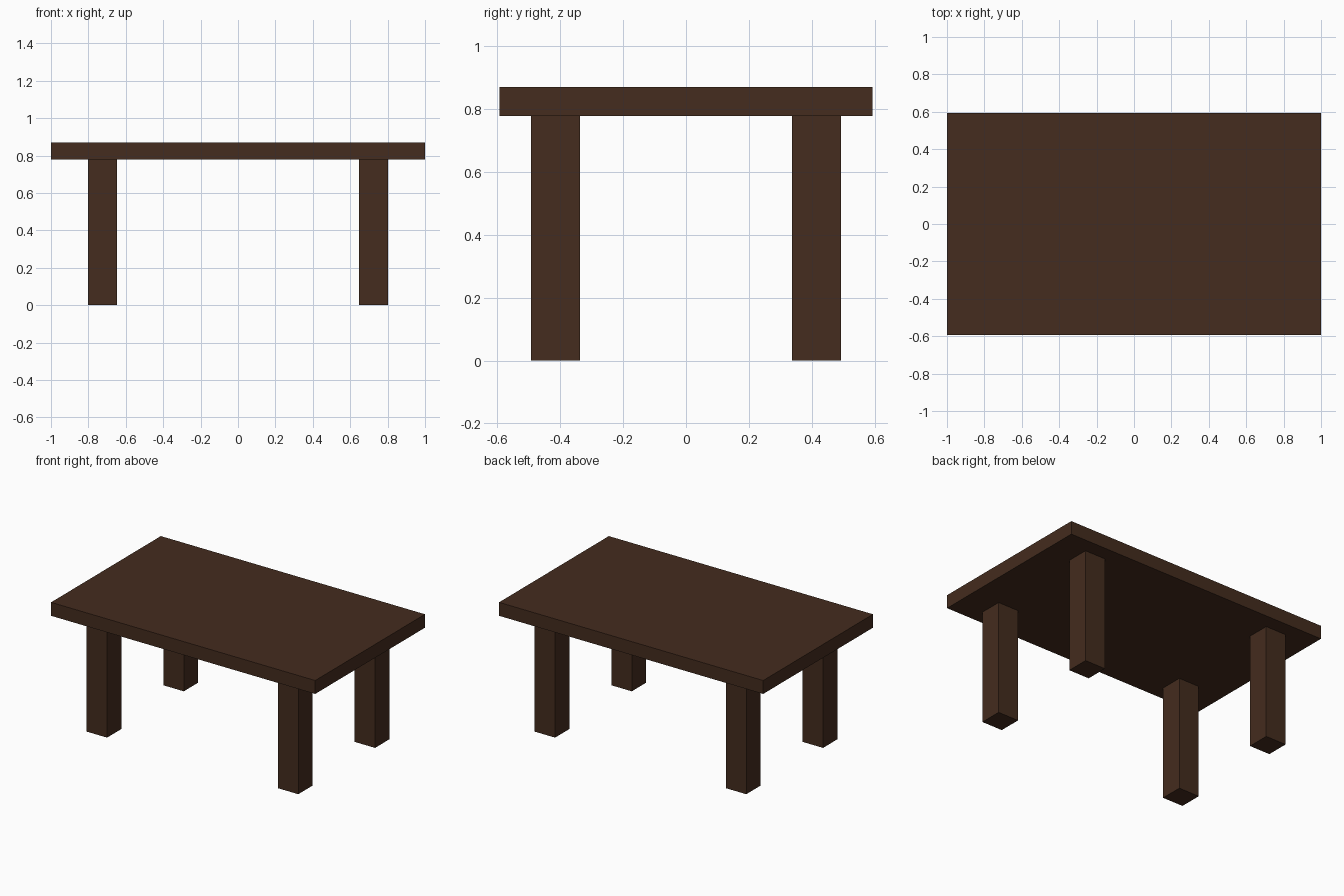
import bpy

if "Cube" in bpy.data.objects:
    bpy.data.objects.remove(bpy.data.objects["Cube"])

wood = bpy.data.materials.new("dark_wood")
wood.diffuse_color = (0.058, 0.025, 0.013, 1)
wood.use_nodes = True
wood.node_tree.nodes["Principled BSDF"].inputs["Base Color"].default_value = wood.diffuse_color


def box(name, center, size):
    bpy.ops.mesh.primitive_cube_add(size=1, location=center)
    ob = bpy.context.object
    ob.name = name
    ob.scale = size
    bpy.ops.object.transform_apply(location=False, rotation=False, scale=True)
    ob.data.materials.append(wood)
    return ob


TOP_Z, UNDER_Z = 0.87, 0.778
LEG = 0.155

# Table top slab
box("table_top", (0, 0, (TOP_Z + UNDER_Z) / 2), (2.0, 1.187, TOP_Z - UNDER_Z))

# Four square legs, set in from the corners
for side, sx in (("left", -1), ("right", 1)):
    for end, sy in (("front", -1), ("back", 1)):
        box(f"{end}_{side}_leg", (sx * 0.724, sy * 0.415, UNDER_Z / 2),
            (LEG, LEG, UNDER_Z))
